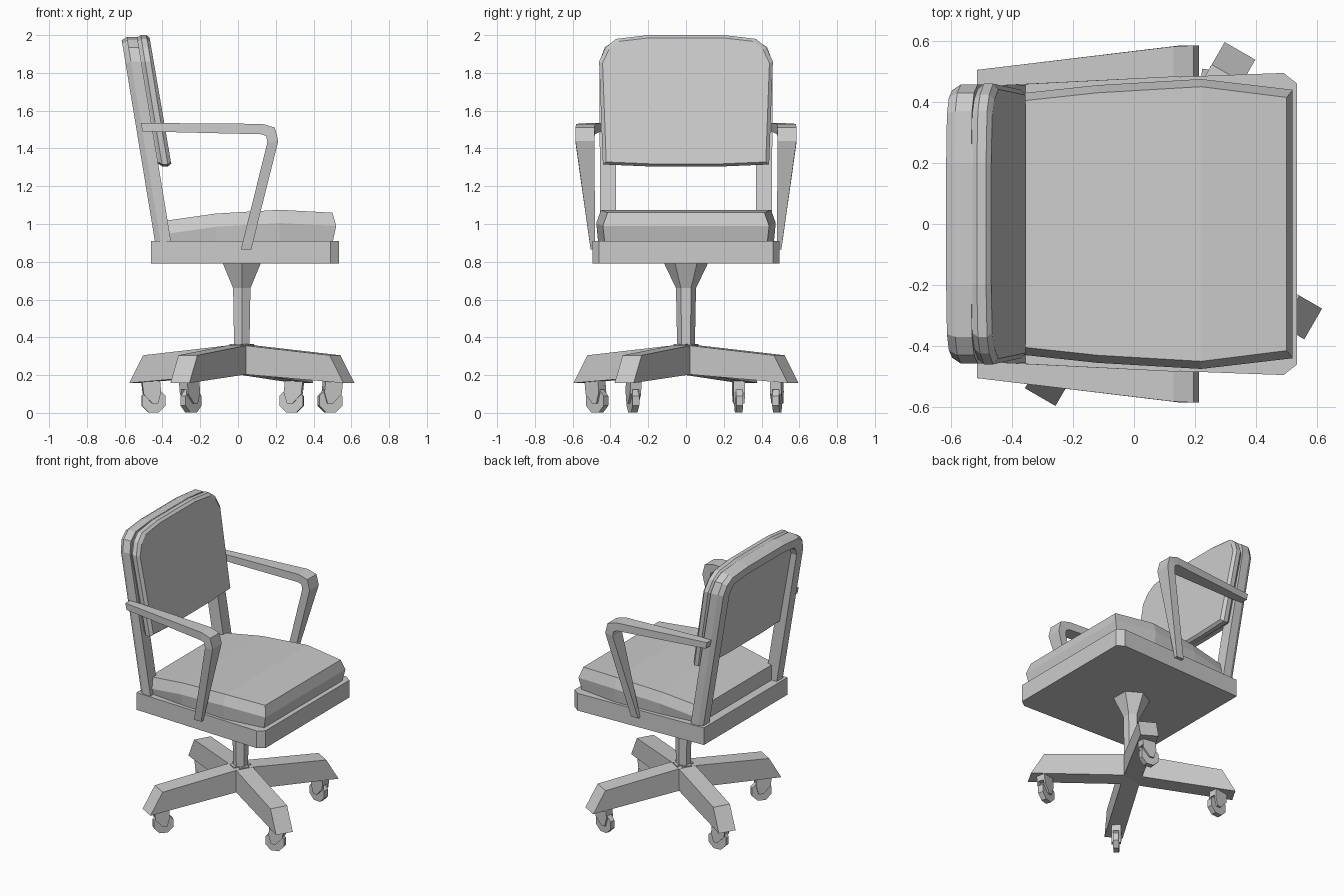
import bpy, bmesh
from math import radians
from mathutils import Matrix

if "Cube" in bpy.data.objects:
    bpy.data.objects.remove(bpy.data.objects["Cube"])


def loft(name, rings, matrix=None, mirror=False):
    """Skin a list of equal-sized point rings and cap both ends."""
    bm = bmesh.new()
    vs = [[bm.verts.new(p) for p in r] for r in rings]
    n = len(vs[0])
    for a, b in zip(vs, vs[1:]):
        for i in range(n):
            j = (i + 1) % n
            bm.faces.new((a[i], a[j], b[j], b[i]))
    bm.faces.new(vs[0])
    bm.faces.new(vs[-1])
    if matrix:
        bm.transform(matrix)
    bmesh.ops.recalc_face_normals(bm, faces=bm.faces)
    me = bpy.data.meshes.new(name)
    bm.to_mesh(me)
    bm.free()
    ob = bpy.data.objects.new(name, me)
    bpy.context.collection.objects.link(ob)
    if mirror:
        m = ob.modifiers.new("mirror", 'MIRROR')
        m.use_axis = (False, True, False)
        m.use_clip = False
    return ob


def both(half):
    """Complete a half outline (first coordinate is the mirrored one)."""
    return half + [(-a, b) for a, b in reversed(half)]


def slab(name, pts, y0, y1, matrix=None):
    """Side profile (x, z) extruded across y."""
    return loft(name, [[(x, y, z) for x, z in pts] for y in (y0, y1)], matrix)


# Seat pan
pan = both([(0.46, -0.46), (0.495, 0.49), (0.46, 0.535)])
loft("seat_pan", [[(x, y, z) for y, x in pan] for z in (0.79, 0.91)])

# Seat cushion: crowned, with chamfered upper edges
rings = []
for x, w, top, bulge in [(-0.40, 0.425, 1.015, 0), (-0.12, 0.455, 1.055, 0),
                         (0.22, 0.475, 1.075, 0), (0.50, 0.44, 1.06, 0.02)]:
    half = [(w - 0.01, 0.90, 0), (w, top - 0.07, bulge), (w - 0.025, top, 0)]
    rings.append([(x + d, y, z) for y, z, d in half] +
                 [(x + d, -y, z) for y, z, d in reversed(half)])
seat = loft("seat_cushion", rings)
# split the bulging front face into two flat bands
bm = bmesh.new()
bm.from_mesh(seat.data)
mid = [v for v in bm.verts if v.co.x > 0.51]
bmesh.ops.connect_verts(bm, verts=mid)
bm.to_mesh(seat.data)
bm.free()


def lean(z):
    """Rear x of the reclined back at height z."""
    return -0.455 - 0.165 * (z - 1.0)


# Back frame: inverted U, chamfered on the outer rear edge
outer = both([(0.455, 0.88), (0.458, 1.86), (0.43, 1.935), (0.37, 1.975), (0.2, 1.99)])
inner = both([(0.37, 0.88), (0.37, 1.83), (0.355, 1.87), (0.33, 1.90), (0.2, 1.915)])
rings = []
for (yo, zo), (yi, zi) in zip(outer, inner):
    yc, zc = yo + (yi - yo) * 0.22, zo + (zi - zo) * 0.22
    rings.append([(lean(zo) + 0.085, yo, zo), (lean(zo) + 0.03, yo, zo),
                  (lean(zc), yc, zc), (lean(zi), yi, zi), (lean(zi) + 0.085, yi, zi)])
loft("back_frame", rings)

# Back pad: bevelled panel in front of the frame
pad = both([(0.2, 1.305), (0.44, 1.315), (0.46, 1.86), (0.425, 1.935), (0.37, 1.98), (0.2, 2.0)])
rings = []
for depth, k in [(0.045, 0.93), (0.09, 0.97), (0.105, 1.0), (0.135, 1.0), (0.152, 0.96)]:
    rings.append([(lean(z) + depth, y * k, 1.65 + (z - 1.65) * k) for y, z in pad])
loft("back_pad", rings)

# Armrests: bent bars that widen toward the front corner
path = [(-0.515, 1.535, -0.505, 1.49, 0.505, 0.45), (0.13, 1.53, 0.125, 1.475, 0.582, 0.482),
        (0.195, 1.51, 0.15, 1.465, 0.585, 0.484), (0.213, 1.44, 0.155, 1.43, 0.585, 0.484),
        (0.07, 0.865, 0.015, 0.865, 0.505, 0.482)]
loft("armrest", [[(xo, yo, zo), (xi, yo, zi), (xi, yi, zi), (xo, yi, zo)]
                 for xo, zo, xi, zi, yo, yi in path], mirror=True)

# Column: six-sided with a flared top
hexagon = [Matrix.Rotation(radians(60 * i + 30), 3, 'Z').col[0] for i in range(6)]
loft("column", [[(0.02 + r * d.x, r * d.y, z) for d in hexagon]
                for r, z in [(0.045, 0.25), (0.053, 0.66), (0.12, 0.80)]])

# Four base legs with casters
leg = [(-0.03, 0.365), (0.57, 0.305), (0.655, 0.158), (-0.03, 0.21)]
yoke = [(-0.05, 0.175), (0.045, 0.175), (0.052, 0.11), (0.035, 0.05), (0.005, 0.05), (-0.042, 0.10)]
octagon = [Matrix.Rotation(radians(45 * i + 22.5), 3, 'Y').col[0] * 0.068 for i in range(8)]
wheel = [(0.014 + d.x, 0.064 + d.z) for d in octagon]
centre = Matrix.Translation((0.02, 0, 0))
for angle, heading in [(60, 172), (-30, 195), (-120, 48), (150, 5)]:
    turn = centre @ Matrix.Rotation(radians(angle), 4, 'Z')
    slab("base_leg", leg, -0.058, 0.058, turn)
    swivel = Matrix.Translation(turn @ Matrix.Translation((0.555, 0, 0)).to_translation()) \
        @ Matrix.Rotation(radians(heading), 4, 'Z')
    for side in (-1, 1):
        slab("caster_fork", yoke, side * 0.018, side * 0.03, swivel)
    slab("caster_fork_top", [(-0.05, 0.175), (0.045, 0.175), (0.05, 0.125), (-0.045, 0.125)],
         -0.03, 0.03, swivel)
    slab("caster_wheel", wheel, -0.018, 0.018, swivel)
